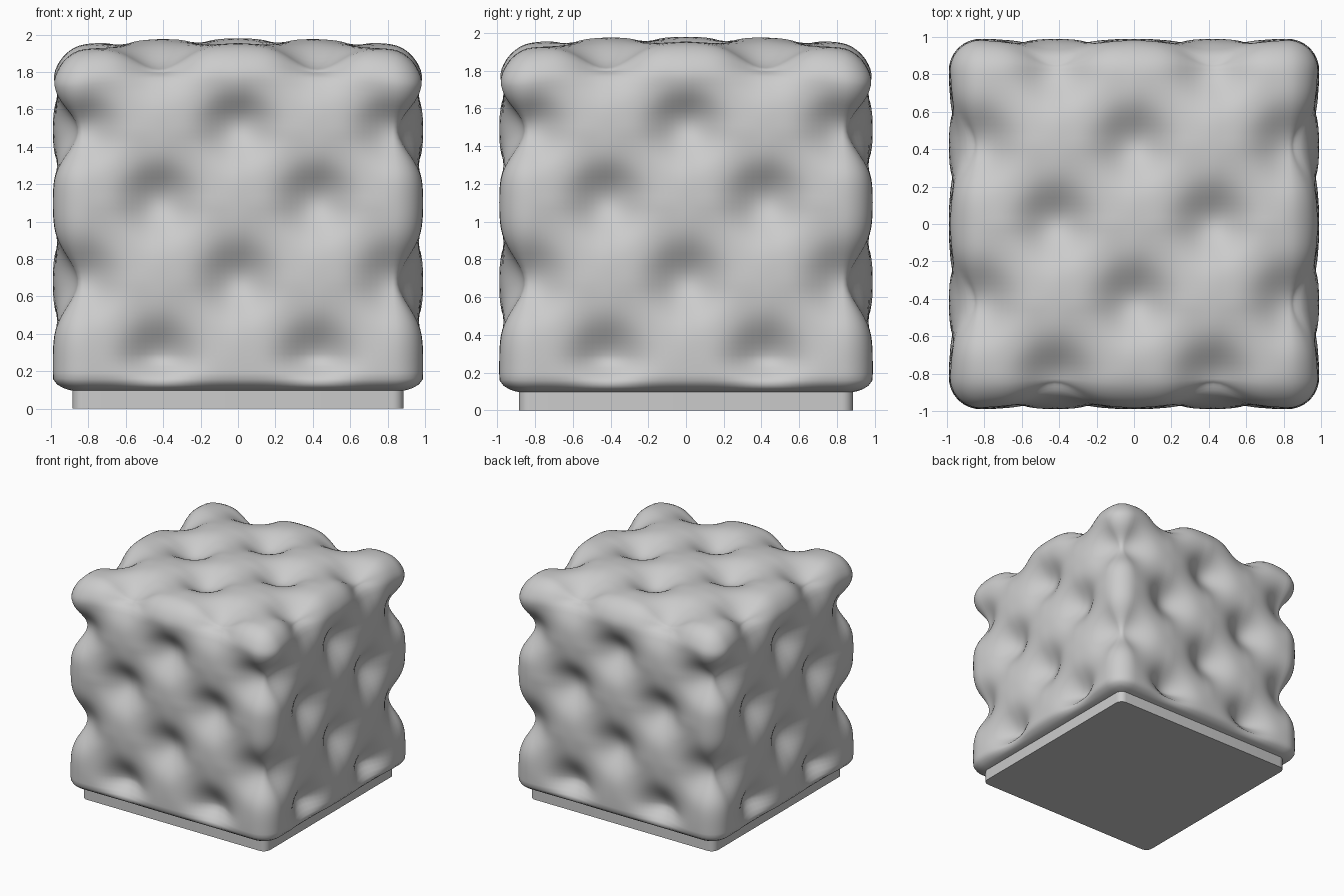
import bpy, bmesh, math
from mathutils import Vector

if "Cube" in bpy.data.objects:
    bpy.data.objects.remove(bpy.data.objects["Cube"])

S = 0.42                      # tuft spacing
HALF, Z0, Z1 = 0.99, 0.09, 1.98
R, R_BOTTOM = 0.17, 0.08      # edge rounding
Z_MID = 1.10                  # height of the middle tuft row


def clamp(v, lo, hi):
    return max(lo, min(hi, v))


def tuft(u, v):
    """Inward depth of the diamond tufting at face coordinates u, v."""
    u, v = clamp(u, -2 * S, 2 * S), clamp(v, -2 * S, 2 * S)
    a = math.sin(math.pi * (u + v) / (2 * S)) ** 2
    b = math.sin(math.pi * (u - v) / (2 * S)) ** 2
    return 0.11 * (a * b) ** 1.2 + 0.022 * max(a, b)


def cushion_point(p):
    """Map a point of the unit cube (-1..1) to the tufted cushion."""
    x, y = p.x * HALF, p.y * HALF
    z = Z0 + (p.z + 1) / 2 * (Z1 - Z0)
    c = Vector((clamp(x, R - HALF, HALF - R), clamp(y, R - HALF, HALF - R),
                clamp(z, Z0 + R_BOTTOM, Z1 - R)))
    rz = R if z > 1 else R_BOTTOM
    n = Vector(((x - c.x) / R, (y - c.y) / R, (z - c.z) / rz)).normalized()
    q = c + Vector((n.x * R, n.y * R, n.z * rz))
    v = q.z - Z_MID
    depth = n.x ** 2 * tuft(q.y, v) + n.y ** 2 * tuft(q.x, v)
    if n.z > 0:
        depth += n.z ** 2 * tuft(q.x, q.y)
    depth *= clamp((q.z - 0.11) / 0.15, 0, 1)
    q -= n * depth
    # the top sags towards its rim
    rise = clamp((q.z - 1.2) / 0.7, 0, 1)
    q.z -= 0.05 * rise * ((q.x / 0.92) ** 4 + (q.y / 0.92) ** 4)
    return q


def make_object(name, bm):
    mesh = bpy.data.meshes.new(name)
    bm.to_mesh(mesh)
    bm.free()
    obj = bpy.data.objects.new(name, mesh)
    bpy.context.collection.objects.link(obj)
    return obj


# Tufted cushion block
bm = bmesh.new()
bmesh.ops.create_cube(bm, size=2)
bmesh.ops.subdivide_edges(bm, edges=bm.edges[:], cuts=55, use_grid_fill=True)
for vert in bm.verts:
    vert.co = cushion_point(vert.co)
for face in bm.faces:
    face.smooth = True
make_object("tufted_cushion", bm)

# Recessed plinth with rounded corners
bm = bmesh.new()
bmesh.ops.create_cube(bm, size=1)
for vert in bm.verts:
    vert.co = Vector((vert.co.x * 1.77, vert.co.y * 1.77, (vert.co.z + 0.5) * 0.12))
upright = [e for e in bm.edges if abs(e.verts[0].co.z - e.verts[1].co.z) > 0.05]
bmesh.ops.bevel(bm, geom=upright, offset=0.06, segments=6, profile=0.5, affect='EDGES')
plinth = make_object("plinth", bm)
bpy.context.view_layer.objects.active = plinth
plinth.select_set(True)
bpy.ops.object.shade_smooth_by_angle(angle=math.radians(35))
